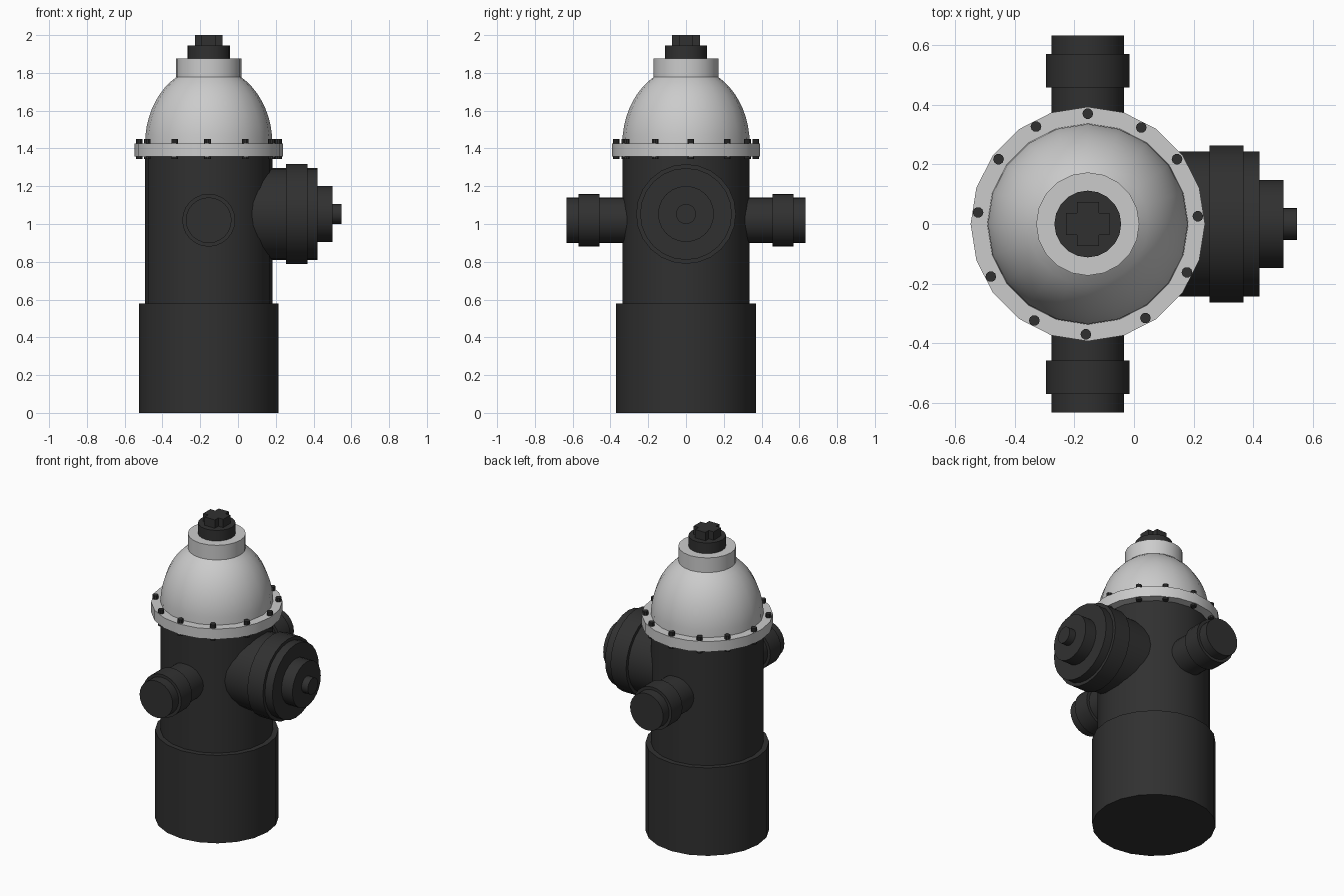
import bpy, bmesh, math
from mathutils import Matrix, Vector

if "Cube" in bpy.data.objects:
    bpy.data.objects.remove(bpy.data.objects["Cube"])

AX = -0.155  # x position of the hydrant's vertical axis

dark = bpy.data.materials.new("dark_iron")
dark.diffuse_color = (0.03, 0.03, 0.03, 1)
dark.use_nodes = True
dark.node_tree.nodes["Principled BSDF"].inputs["Base Color"].default_value = dark.diffuse_color


def finish(name, bm, mat=None, smooth=True):
    bmesh.ops.recalc_face_normals(bm, faces=bm.faces[:])
    me = bpy.data.meshes.new(name)
    bm.to_mesh(me)
    bm.free()
    ob = bpy.data.objects.new(name, me)
    bpy.context.collection.objects.link(ob)
    if mat:
        me.materials.append(mat)
    if smooth:
        bpy.ops.object.select_all(action='DESELECT')
        ob.select_set(True)
        bpy.context.view_layer.objects.active = ob
        bpy.ops.object.shade_smooth_by_angle(angle=math.radians(35))
    return ob


def lathe(name, profile, sides, matrix, mat=None):
    """Revolve (radius, height) points about local z, with flat end caps."""
    bm = bmesh.new()
    rings = []
    for r, z in profile:
        rings.append([bm.verts.new((r * math.cos(2 * math.pi * i / sides),
                                    r * math.sin(2 * math.pi * i / sides), z))
                      for i in range(sides)])
    for a, b in zip(rings, rings[1:]):
        for i in range(sides):
            j = (i + 1) % sides
            bm.faces.new((a[i], a[j], b[j], b[i]))
    bm.faces.new(rings[0])
    bm.faces.new(rings[-1])
    bm.transform(matrix)
    return finish(name, bm, mat)


axis = Matrix.Translation((AX, 0, 0))

# Base and barrel
lathe("barrel", [(.37, 0), (.37, .58), (.337, .58), (.337, 1.357)], 20, axis, dark)

# Light bonnet: bolted flange, dome and collar
end = math.acos(.17 / .337)
dome = [(.337 * math.cos(end * k / 9), 1.425 + .41 * math.sin(end * k / 9))
        for k in range(10)]
lathe("bonnet", [(.393, 1.357), (.393, 1.425)] + dome
      + [(.173, 1.778), (.173, 1.875)], 20, axis)

# Operating nut: round boss with a cross on top
lathe("nut_boss", [(.112, 1.875), (.112, 1.945)], 20, axis, dark)
a, b = .073, .037
outline = [(a, -b), (a, b), (b, b), (b, a), (-b, a), (-b, b),
           (-a, b), (-a, -b), (-b, -b), (-b, -a), (b, -a), (b, -b)]
bm = bmesh.new()
face = bm.faces.new([bm.verts.new((AX + x, y, 1.945)) for x, y in outline])
top = bmesh.ops.extrude_face_region(bm, geom=[face])
bmesh.ops.translate(bm, vec=Vector((0, 0, .055)),
                    verts=[v for v in top["geom"] if isinstance(v, bmesh.types.BMVert)])
finish("nut_cross", bm, dark, smooth=False)

# Large outlet with stepped cap, facing +x
lathe("large_outlet",
      [(.243, .2), (.243, .408), (.264, .408), (.264, .522), (.243, .522),
       (.243, .576), (.148, .576), (.148, .656), (.053, .656), (.053, .702)],
      24, Matrix.Translation((AX, 0, 1.053)) @ Matrix.Rotation(math.pi / 2, 4, 'Y'), dark)

# Two small outlets, front and back
for name, turn in (("front_outlet", 1), ("back_outlet", -1)):
    lathe(name, [(.121, .29), (.121, .458), (.14, .458), (.14, .57), (.121, .57), (.121, .632)],
          24, Matrix.Translation((AX, 0, 1.02)) @ Matrix.Rotation(turn * math.pi / 2, 4, 'X'), dark)

# Slightly uneven ring of flange bolts
for n, deg in enumerate((90, 61, 36, 4, -26, -58.5, -91, -119, -151.5, 174, 144, 118)):
    t = math.radians(deg)
    lathe("flange_bolt_%02d" % (n + 1), [(.018, 1.343), (.018, 1.45)], 10,
          Matrix.Translation((AX + .37 * math.cos(t), .37 * math.sin(t), 0)), dark)
